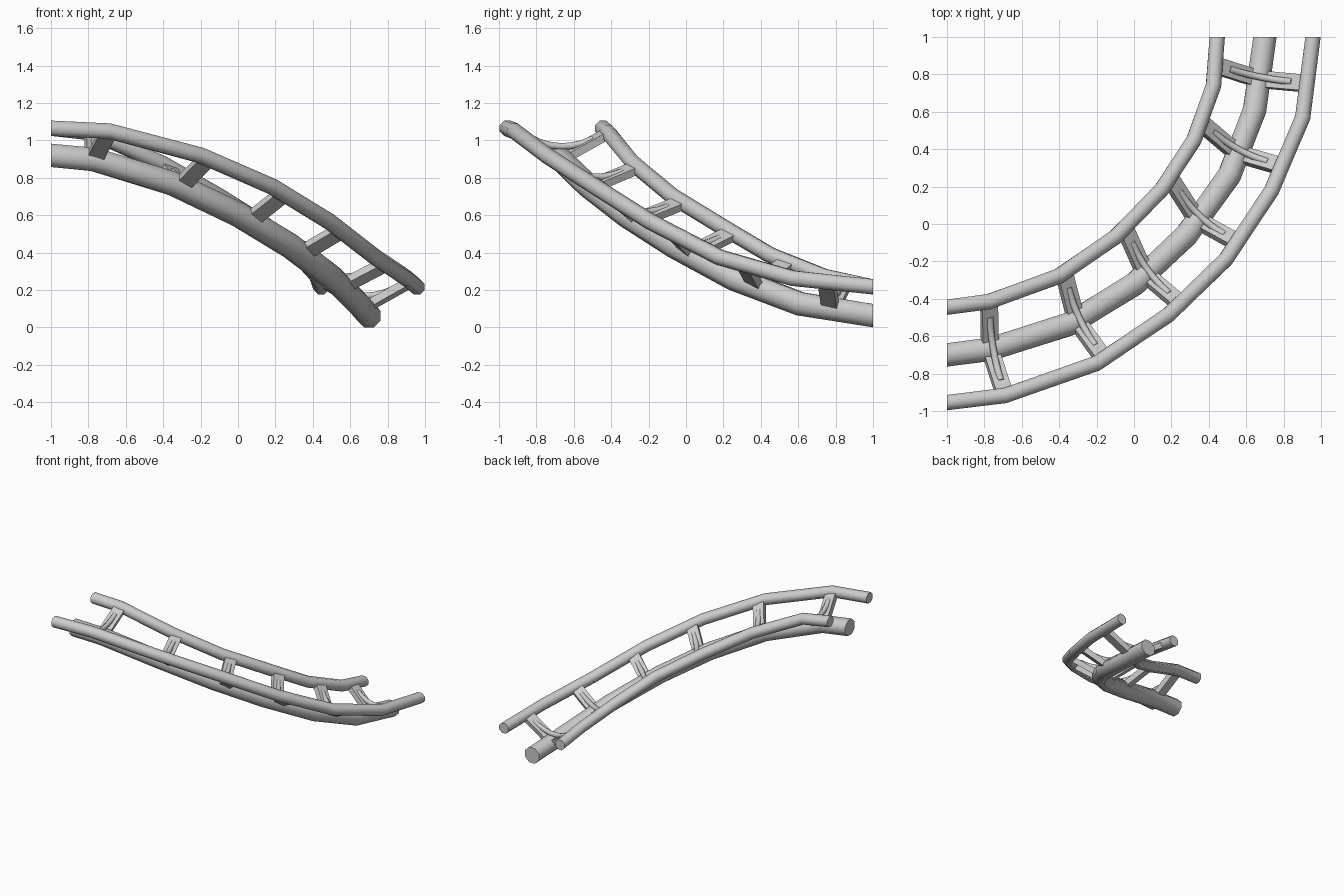
import bpy, bmesh, math
from mathutils import Vector

if "Cube" in bpy.data.objects:
    bpy.data.objects.remove(bpy.data.objects["Cube"])

# Paths of the three tubes: same cross-section stations from high end to low end
OUTER = [Vector(p) for p in [(-1, -.955, 1.065), (-.69, -.917, 1.05), (-.20, -.745, .92), (.185, -.485, .752),
                             (.49, -.19, .565), (.735, .178, .375), (.902, .57, .263), (.957, 1, .217)]]
INNER = [Vector(p) for p in [(-1, -.445, 1.065), (-.775, -.415, 1.04), (-.405, -.28, .875), (-.10, -.07, .70),
                             (.147, .183, .545), (.32, .448, .388), (.425, .74, .272), (.445, 1, .217)]]
SPINE = [Vector(p) for p in [(-1, -.70, .92), (-.77, -.67, .898), (-.345, -.535, .768), (.005, -.32, .602),
                             (.28, -.06, .435), (.51, .26, .26), (.645, .61, .126), (.70, 1, .063)]]
UP = Vector((0, 0, 1))
SIDES = 8


def finish(bm, name, smooth=True):
    bmesh.ops.recalc_face_normals(bm, faces=bm.faces)
    me = bpy.data.meshes.new(name)
    bm.to_mesh(me)
    bm.free()
    if smooth:
        for p in me.polygons:
            p.use_smooth = True
        me.set_sharp_from_angle(angle=math.radians(50))
    ob = bpy.data.objects.new(name, me)
    bpy.context.collection.objects.link(ob)
    return ob


def tube(bm, pts, half_width, start=None, end=None):
    """Sweep an octagon along pts; start/end set the facing of the caps."""
    r = half_width / math.cos(math.pi / SIDES)
    rings = []
    for i, p in enumerate(pts):
        before = (p - pts[i - 1]).normalized() if i else None
        after = (pts[i + 1] - p).normalized() if i < len(pts) - 1 else None
        if before is None:
            t = start or after
        elif after is None:
            t = end or before
        else:
            t = (before + after).normalized()
        side = t.cross(UP).normalized()
        up = side.cross(t)
        ring = []
        for k in range(SIDES):
            a = 2 * math.pi * (k + .5) / SIDES
            ring.append(bm.verts.new(p + side * math.cos(a) * r + up * math.sin(a) * r))
        rings.append(ring)
    for a, b in zip(rings, rings[1:]):
        for k in range(SIDES):
            n = (k + 1) % SIDES
            bm.faces.new((a[k], a[n], b[n], b[k]))
    bm.faces.new(rings[0])
    bm.faces.new(rings[-1])


def arm(bm, top, bottom, along, width, thick):
    """Flat bar from a rail to the spine."""
    d = (bottom - top).normalized()
    n = d.cross(along).normalized()
    rings = []
    for p in (top, bottom):
        rings.append([bm.verts.new(p + along * u * width / 2 + n * v * thick / 2)
                      for u, v in ((-1, -1), (1, -1), (1, 1), (-1, 1))])
    for k in range(4):
        m = (k + 1) % 4
        bm.faces.new((rings[0][k], rings[0][m], rings[1][m], rings[1][k]))
    bm.faces.new(rings[0])
    bm.faces.new(rings[1])


def at(path, s):
    i = int(s)
    return path[i].lerp(path[i + 1], s - i)


# Rails and spine
for name, path, hw in (("outer_rail", OUTER, .041), ("inner_rail", INNER, .041), ("spine_tube", SPINE, .0625)):
    bm = bmesh.new()
    tube(bm, path, hw, Vector((1, 0, 0)), Vector((0, 1, 0)))
    finish(bm, name)

# Cross ties: two flat arms in a V plus a sagging round brace
for i, s in enumerate((1.0, 2.1, 3.2, 4.25, 5.33, 6.42), 1):
    o, n, c = at(OUTER, s), at(INNER, s), at(SPINE, s)
    mid = (o + n) / 2
    down = (c - mid).normalized()
    along = (n - o).cross(down).normalized()
    bm = bmesh.new()
    for rail in (o, n):
        arm(bm, rail, c, along, .088, .042)
    finish(bm, f"tie_arms_{i}", smooth=False)
    bm = bmesh.new()
    pts = []
    for k in range(7):
        f = k / 6
        sag = .035 + .045 * (1 - (2 * f - 1) ** 2)
        pts.append(o.lerp(n, .16 + .68 * f) + down * sag)
    tube(bm, pts, .018)
    finish(bm, f"tie_brace_{i}")
